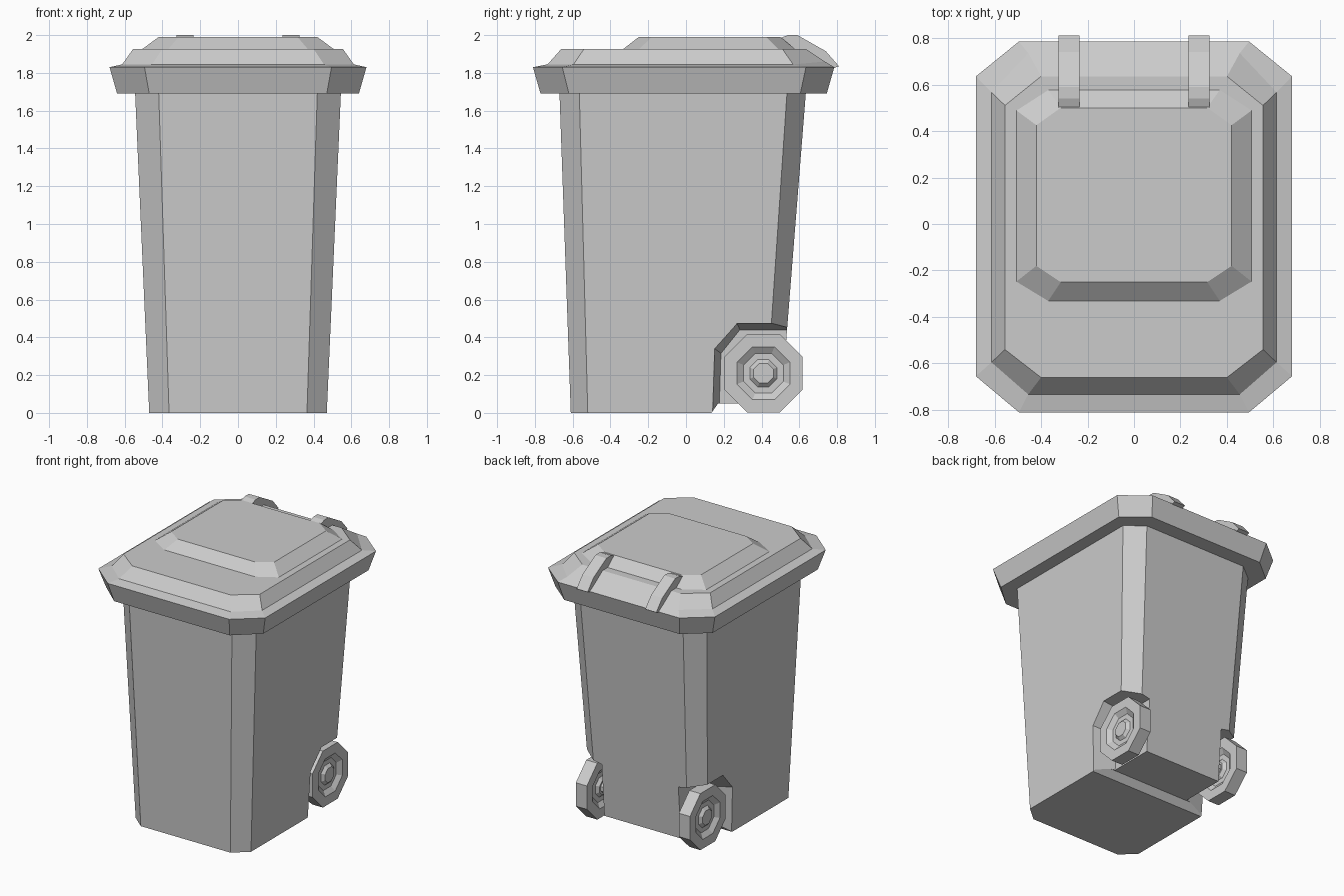
import bpy
import bmesh
from math import cos, sin, pi

cube = bpy.data.objects.get("Cube")
if cube:
    bpy.data.objects.remove(cube, do_unlink=True)

grey = bpy.data.materials.new("light grey plastic")
grey.use_nodes = True
shade = (0.6, 0.6, 0.6, 1)
grey.diffuse_color = shade
grey.node_tree.nodes["Principled BSDF"].inputs["Base Color"].default_value = shade


def loft(name, rings):
    """Solid skinned through matching rings of points, capped at both ends."""
    bm = bmesh.new()
    rows = [[bm.verts.new(p) for p in ring] for ring in rings]
    n = len(rows[0])
    for a, b in zip(rows, rows[1:]):
        for i in range(n):
            j = (i + 1) % n
            bm.faces.new((a[i], a[j], b[j], b[i]))
    bm.faces.new(rows[0])
    bm.faces.new(rows[-1])
    bmesh.ops.recalc_face_normals(bm, faces=bm.faces)
    mesh = bpy.data.meshes.new(name)
    bm.to_mesh(mesh)
    bm.free()
    mesh.materials.append(grey)
    obj = bpy.data.objects.new(name, mesh)
    bpy.context.collection.objects.link(obj)
    return obj


def corner_cut(z, x, x_cut, front, front_cut, back_cut, back, z_back=None):
    """Rectangle with cut corners, symmetric in x."""
    zb = z if z_back is None else z_back
    half = [(x_cut, front, z), (x, front_cut, z), (x, back_cut, z), (x_cut, back, zb)]
    return half + [(-px, py, pz) for px, py, pz in reversed(half)]


def slab(name, profile, x0, x1):
    """Side profile (y, z) extruded along x."""
    return loft(name, [[(x, y, z) for y, z in profile] for x in (x0, x1)])


def cut(target, cutter):
    cutter.hide_render = True
    mod = target.modifiers.new("cut", "BOOLEAN")
    mod.operation = "DIFFERENCE"
    mod.solver = "EXACT"
    mod.object = cutter
    bpy.context.view_layer.objects.active = target
    bpy.ops.object.modifier_apply(modifier=mod.name)
    bpy.data.objects.remove(cutter, do_unlink=True)


# Tapered container
body = loft("bin_body", [
    corner_cut(0, 0.47, 0.365, -0.61, -0.52, 0.42, 0.50),
    corner_cut(1.70, 0.545, 0.42, -0.67, -0.565, 0.535, 0.635),
])

# Raised rear underside
cut(body, slab("underside_cutter",
               [(0.10, -0.05), (0.17, 0.05), (0.8, 0.05), (0.8, -0.05)], -0.7, 0.7))

# Wheel arches, flaring outwards
inner_arch = [(0.172, -0.1), (0.185, 0.315), (0.285, 0.44), (0.8, 0.44), (0.8, -0.1)]
outer_arch = [(0.125, -0.1), (0.145, 0.345), (0.268, 0.48), (0.8, 0.48), (0.8, -0.1)]
for side in (1, -1):
    cut(body, loft("arch_cutter", [
        [(side * 0.312, y, z) for y, z in inner_arch],
        [(side * 0.52, y, z) for y, z in outer_arch],
    ]))

# Lid: rim, sloping shoulder and flat top
loft("lid", [
    corner_cut(1.69, 0.64, 0.47, -0.77, -0.62, 0.605, 0.745),
    corner_cut(1.83, 0.68, 0.495, -0.81, -0.655, 0.635, 0.785),
    corner_cut(1.845, 0.613, 0.455, -0.733, -0.595, 0.567, 0.735, 1.86),
    corner_cut(1.927, 0.555, 0.40, -0.66, -0.54, 0.51, 0.635),
])

# Raised panel on the lid
loft("lid_panel", [
    corner_cut(1.92, 0.515, 0.375, -0.34, -0.255, 0.495, 0.585),
    corner_cut(1.99, 0.42, 0.315, -0.25, -0.18, 0.425, 0.50),
])

# Hinge straps
strap = [(0.50, 1.985), (0.54, 2.0), (0.59, 2.0), (0.74, 1.915), (0.81, 1.835),
         (0.78, 1.825), (0.60, 1.88), (0.50, 1.90)]
for name, side in (("left", 1), ("right", -1)):
    slab(name + "_hinge", strap, side * 0.235, side * 0.325)

# Eight-sided wheels, dished on both faces with a raised hub: (apothem, depth)
dish = [(0.052, 0.005), (0.072, 0.025), (0.105, 0.025), (0.14, 0), (0.208, 0)]
mid, half_width = 0.42, 0.045
wheel = [(r, mid - half_width + d) for r, d in dish]
wheel += [(r, mid + half_width - d) for r, d in reversed(dish)]


def octagon(x, apothem):
    r = apothem / cos(pi / 8)
    angles = [(i + 0.5) * pi / 4 for i in range(8)]
    return [(x, 0.41 + r * cos(a), 0.21 + r * sin(a)) for a in angles]


for name, side in (("left", 1), ("right", -1)):
    loft(name + "_wheel", [octagon(side * x, r) for r, x in wheel])

# Axle joining the wheels through the body
loft("axle", [octagon(x, 0.04) for x in (-0.40, 0.40)])
